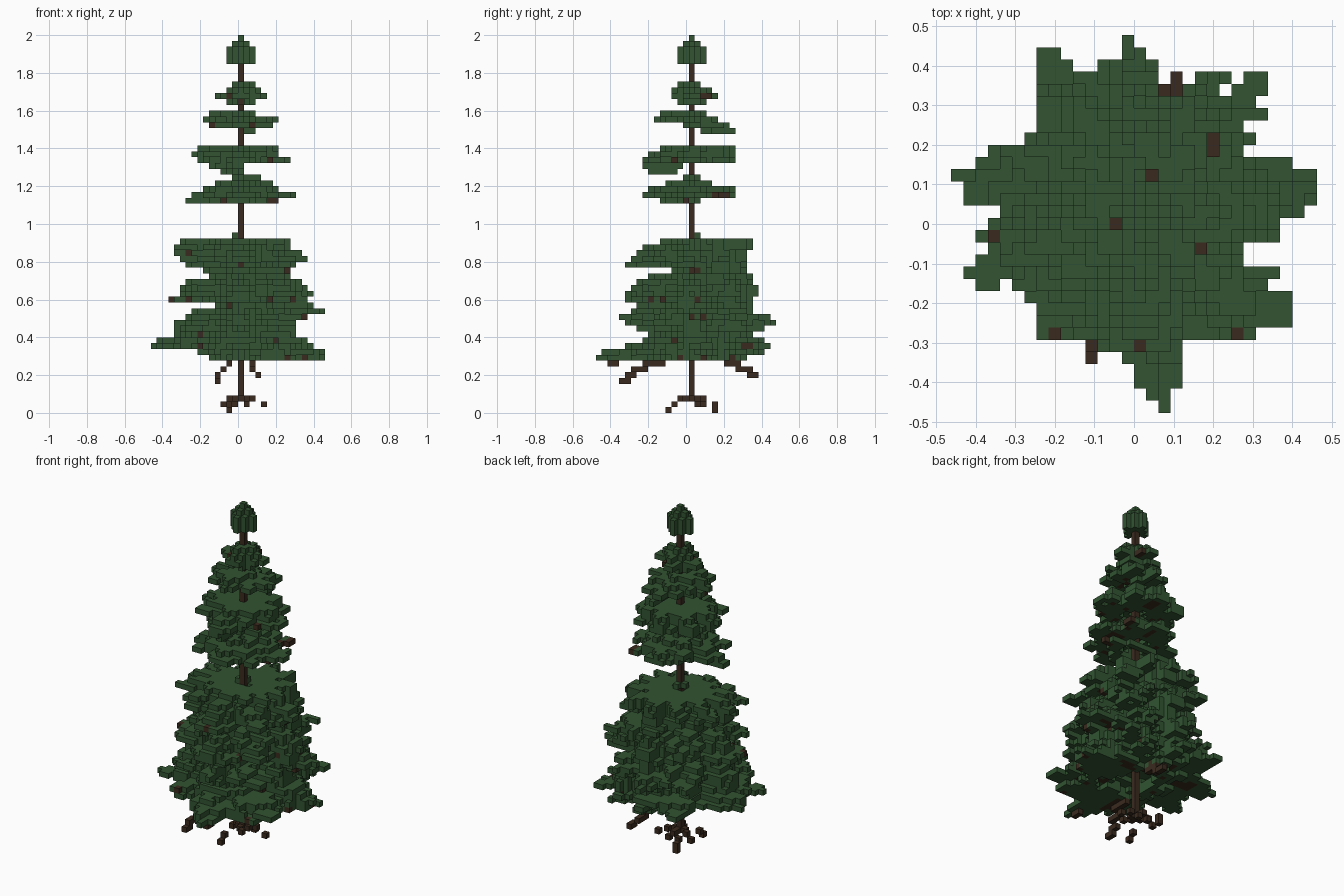
import bpy
import math
import random

random.seed(4)
V = 2 / 65                      # edge of one block
cells = {}                      # block position -> part name

if "Cube" in bpy.data.objects:
    bpy.data.objects.remove(bpy.data.objects["Cube"])


def material(name, colour):
    mat = bpy.data.materials.new(name)
    mat.use_nodes = True
    mat.diffuse_color = colour
    mat.node_tree.nodes["Principled BSDF"].inputs["Base Color"].default_value = colour
    return mat


needle_green = material("needle green", (0.032, 0.088, 0.032, 1))
bark_brown = material("bark brown", (0.042, 0.023, 0.013, 1))

# Widest reach of the foliage in x for each row of blocks, from front to back
REACH = [(2, 2), (1, 2), (0, 3), (-1, 3), (-1, 3), (-3, 3), (-8, 9), (-8, 12),
         (-8, 12), (-9, 12), (-14, 10), (-14, 11), (-14, 8), (-13, 8), (-13, 11),
         (-12, 11), (-11, 13), (-14, 14), (-14, 14), (-15, 14), (-14, 12),
         (-12, 8), (-10, 9), (-10, 8), (-8, 10), (-8, 10), (-9, 10), (-8, 10),
         (-8, 1), (-8, 0), (-2, -1)]
# Open spots in the foliage, over the back bough
NOTCH = {(2, 10), (2, 11), (3, 10), (3, 11), (7, 10)}


def in_reach(x, y):
    if not 0 <= y + 16 < len(REACH) or (x, y) in NOTCH:
        return False
    low, high = REACH[y + 16]
    return low <= x <= high


def offset(v, low, high):
    """Position inside a span as a fraction of its half on that side."""
    mid = min(max(0, low), high)
    return (v - mid) / ((high - mid if v > mid else mid - low) + 0.3)


def tier(name, top, rows, hollow=0.3):
    """Stack lobed layers downwards, opening up around the trunk below.
    Each row is (x low, x high, y low, y high)."""
    for i, (xl, xh, yl, yh) in enumerate(rows):
        z = top - i
        lobes = 4 * (1 + (z // 2) % 3)
        hole = hollow * i / len(rows) if xl < 0 < xh and yl < 0 < yh else 0
        for x in range(xl, xh + 1):
            for y in range(yl, yh + 1):
                u, v = offset(x, xl, xh), offset(y, yl, yh)
                d = abs(u) ** 1.7 + abs(v) ** 1.7
                limit = 0.83 + 0.32 * math.cos(lobes * math.atan2(v, u))
                ragged = d > 0.6 * limit and random.random() < 0.08
                if hole <= d < limit and in_reach(x, y) and not ragged:
                    cells[x, y, z] = name


def line(name, *points):
    """Run of blocks through a chain of positions."""
    for a, b in zip(points, points[1:]):
        n = max(abs(q - p) for p, q in zip(a, b))
        for i in range(n + 1):
            cells[tuple(round(p + (q - p) * i / n) for p, q in zip(a, b))] = name


def spray(name, *tips):
    """Flat tapering pads of needles reaching out to their tips."""
    for tx, ty, tz in tips:
        length = math.hypot(tx, ty)
        for x in range(-16, 16):
            for y in range(-17, 16):
                along = (x * tx + y * ty) / length
                across = abs(x * ty - y * tx) / length
                wide = 0.6 + min(2.4, 0.5 * (length - along))
                if 4 < along <= length + 0.1 and across <= wide and in_reach(x, y):
                    cells[x, y, tz] = name
                    if along < length - 3:
                        cells[x, y, tz + 1] = name


# Crown
tier("crown", 64, [(0, 0, 0, 0), (-1, 1, -1, 1)])
for x in range(-2, 3):
    for y in range(-2, 3):
        if abs(x) + abs(y) < 3:
            for z in (60, 61, 62):
                cells[x, y, z] = "crown"

# Narrow upper tiers
tier("top_tier", 56, [(-1, 2, -2, 1), (-2, 3, -3, 3), (-4, 4, -3, 4), (-2, 2, -2, 2)])
tier("high_tier", 51, [(-5, 2, -5, 2), (-6, 6, -6, 4), (-5, 5, -1, 6), (1, 2, 2, 7)])
tier("upper_tier", 45, [(-7, 6, -5, 7), (-8, 6, -7, 7), (-7, 8, -8, 7),
                        (-5, 0, -8, -2), (-3, 0, -7, -3)])
tier("middle_tier", 40, [(-1, 3, -1, 1), (-4, 5, -4, 4), (-6, 6, -7, 7),
                         (-8, 9, -8, 7), (-9, 6, -5, 1)])
spray("high_tier", (4, 5, 49))
spray("upper_tier", (5, 6, 43), (-6, 5, 43))
spray("middle_tier", (6, -6, 37), (-6, -6, 37), (6, 6, 37))

# Broad lower tiers
tier("shoulder_tier", 30, [(-1, 0, 0, 1), (-10, 8, -6, 10), (-12, 8, -8, 10),
                           (-11, 10, -9, 9), (-10, 11, -10, 9), (-9, 9, -11, 8),
                           (-6, 8, -3, 9)])
tier("wide_tier", 23, [(-5, 8, -7, 10), (-9, 10, -9, 11), (-10, 11, -10, 11),
                       (-10, 12, -11, 11), (-12, 11, -11, 10), (-4, 12, -9, 10)])
tier("low_tier", 17, [(-8, 14, -10, 10), (-9, 11, -12, 13), (-11, 9, -11, 14),
                      (-11, 9, -9, 12), (-11, 9, -7, 9)])
tier("skirt_tier", 12, [(-14, 11, -8, 12), (-15, 12, -11, 13),
                        (-7, 14, -15, 12), (-5, 13, -16, 9)], 0.4)

# Long sprays reaching past the tiers
spray("wide_tier", (10, 8, 22), (-8, 9, 25), (9, -8, 26), (-9, -8, 20))
spray("low_tier", (14, 2, 17), (-1, 14, 15), (-10, -7, 14), (9, -8, 15))
spray("skirt_tier", (-15, 3, 11), (-14, -5, 11), (14, 3, 9), (12, -9, 10),
      (2, -16, 9), (10, 11, 12), (-8, 13, 11), (-7, -10, 10))

# Boughs showing through the underside of each tier
for (x, y, z), part in list(cells.items()):
    around = [(x, y, z + 1), (x + 1, y, z), (x - 1, y, z), (x, y + 1, z), (x, y - 1, z)]
    spoke = math.cos(5 * math.atan2(y, x) + z) > 0.75
    hidden = (x, y, z - 1) not in cells and all(c in cells for c in around)
    if hidden and spoke and z < 57 and 2 < math.hypot(x, y) < 11:
        cells[x, y, z] = "boughs"

# Bough ends peeping out of the front (x, z) and the left side (y, z)
for x, z in [(-2, 54), (0, 53), (-5, 49), (2, 49), (-3, 36), (5, 36), (6, 36), (-9, 27),
             (0, 25), (8, 24), (-12, 19), (-9, 19), (-2, 18), (5, 19), (9, 19),
             (11, 16), (-7, 13), (-7, 11), (6, 12), (11, 9), (8, 9)]:
    found = [c for c in cells if c[0] == x and c[2] == z]
    if found:
        cells[min(found, key=lambda c: c[1])] = "boughs"
for y, z in [(2, 54), (3, 54), (-3, 43), (4, 37), (5, 37), (6, 37), (0, 24),
             (-7, 19), (1, 19), (2, 16), (9, 11), (10, 11), (2, 9), (7, 9)]:
    found = [c for c in cells if c[1] == y and c[2] == z]
    if found:
        cells[max(found)] = "boughs"

# Bare boughs hanging below the skirt
line("boughs", (-2, -5, 8), (-2, -8, 8), (-3, -8, 7), (-3, -10, 7),
     (-4, -10, 6), (-4, -11, 6), (-4, -11, 5), (-4, -12, 5))
line("boughs", (2, 5, 9), (2, 6, 8), (2, 8, 8), (2, 8, 7), (2, 10, 7),
     (3, 10, 6), (3, 11, 6))
line("boughs", (2, -14, 8), (2, -13, 8))

# Trunk and roots
for end in [(-2, 1, 2), (2, 1, 2), (1, -2, 2), (0, 2, 2)]:
    line("roots", (end[0] // 2, end[1] // 2, 2), end)
for block in [(-3, 1, 1), (-2, -3, 1), (-1, 2, 1), (1, 2, 1), (4, 1, 1),
              (-2, -4, 0), (-2, 4, 0), (-2, 4, 1)]:
    cells[block] = "roots"
line("trunk", (0, 0, 2), (0, 0, 60))

# Turn the blocks of each part into a mesh of its outer faces
for part in sorted(set(cells.values())):
    index, faces = {}, []
    for cell in (c for c, p in cells.items() if p == part):
        for axis in range(3):
            for side in (0, 1):
                beside = list(cell)
                beside[axis] += 2 * side - 1
                if tuple(beside) in cells:
                    continue
                quad = []
                for s, t in ((0, 0), (1, 0), (1, 1), (0, 1)):
                    corner = list(cell)
                    corner[axis] += side
                    corner[(axis + 1) % 3] += s
                    corner[(axis + 2) % 3] += t
                    quad.append(index.setdefault(tuple(corner), len(index)))
                faces.append(quad if side else quad[::-1])
    mesh = bpy.data.meshes.new(part)
    mesh.from_pydata([(x * V, (y + 0.5) * V, z * V) for x, y, z in index], [], faces)
    wooden = part in ("trunk", "roots", "boughs")
    mesh.materials.append(bark_brown if wooden else needle_green)
    bpy.context.collection.objects.link(bpy.data.objects.new(part, mesh))
